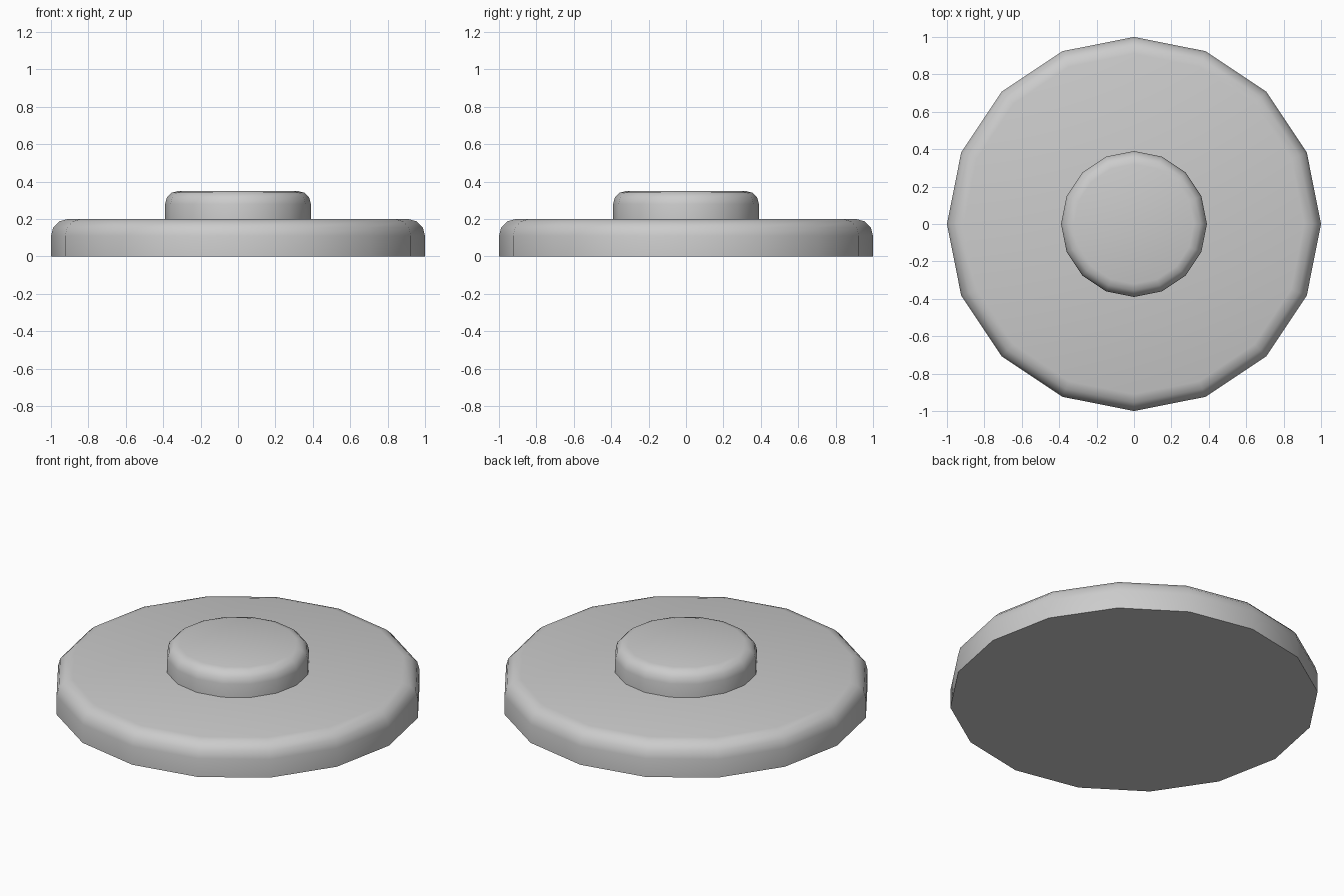
import bpy, bmesh, math

if "Cube" in bpy.data.objects:
    bpy.data.objects.remove(bpy.data.objects["Cube"])


def rounded_disc(name, radius, z0, z1, bevel, sides=16, segments=3):
    # Low-poly lathe: straight wall, rounded top rim, capped both ends
    profile = [(radius, z0)]
    for i in range(segments + 1):
        a = math.pi / 2 * i / segments
        profile.append((radius - bevel + bevel * math.cos(a),
                        z1 - bevel + bevel * math.sin(a)))
    bm = bmesh.new()
    rings = []
    for r, z in profile:
        rings.append([bm.verts.new((r * math.cos(2 * math.pi * k / sides),
                                    r * math.sin(2 * math.pi * k / sides), z))
                      for k in range(sides)])
    for low, high in zip(rings, rings[1:]):
        for k in range(sides):
            n = (k + 1) % sides
            bm.faces.new((low[k], low[n], high[n], high[k]))
    bm.faces.new(rings[0][::-1])
    bm.faces.new(rings[-1])
    mesh = bpy.data.meshes.new(name)
    bm.to_mesh(mesh)
    bm.free()
    obj = bpy.data.objects.new(name, mesh)
    bpy.context.collection.objects.link(obj)
    bpy.ops.object.select_all(action='DESELECT')
    obj.select_set(True)
    bpy.context.view_layer.objects.active = obj
    bpy.ops.object.shade_smooth_by_angle(angle=math.radians(40))
    return obj


# Wide base plate
rounded_disc("base_disc", 1.0, 0.0, 0.2, 0.09)
# Small raised button in the middle
rounded_disc("center_button", 0.39, 0.19, 0.35, 0.07)
